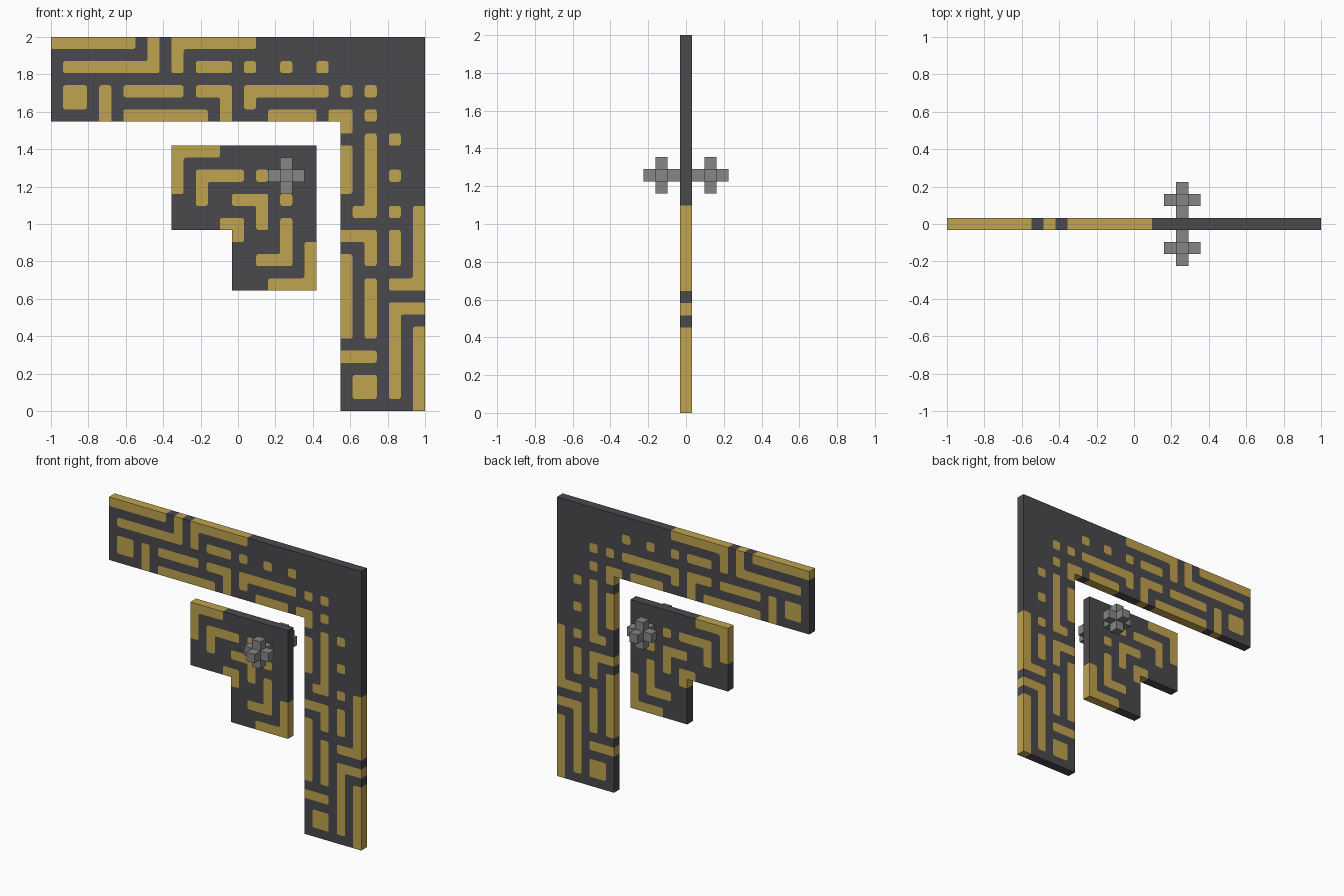
import bpy
import bmesh
import math
from mathutils import Vector

if "Cube" in bpy.data.objects:
    bpy.data.objects.remove(bpy.data.objects["Cube"], do_unlink=True)

N = 31                 # cells along the longest side
S = 2 / N              # cell size
HALF = S / 2           # half the plate thickness
RADIUS = 0.2 * S       # rounding of the inlay corners
SIGNS = [(-1, -1), (1, -1), (1, 1), (-1, 1)]
SIDES = [(0, 1), (1, 0), (0, -1), (-1, 0)]   # column, row steps: down, right, up, left


def material(name, color):
    m = bpy.data.materials.new(name)
    m.use_nodes = True
    m.diffuse_color = (*color, 1)
    m.node_tree.nodes["Principled BSDF"].inputs["Base Color"].default_value = (*color, 1)
    return m


dark = material("dark_grey", (0.068, 0.067, 0.076))
gold = material("gold", (0.53, 0.37, 0.08))
grey = material("mid_grey", (0.24, 0.24, 0.24))

# Inlay pattern of the top arm; the upright arm repeats it across the diagonal
ARM = [
    "#######.#.#######",
    "........#.#",
    ".########.#.###.#..#..#",
    "",
    ".##.#.#####.###.#######.#.#",
    ".##.#.........#.#",
    "....#.#######.#...####.##.#",
]
ARM = [row.ljust(N, ".") for row in ARM]

# Inlay pattern of the small inner plate; blanks are the cut-out corner
INNER = [
    "####........",
    "#...........",
    "#.####.#....",
    "#.#.........",
    "..#..###.#..",
    ".......#....",
    "....##.#.#..",
    "     #...#..",
    "     ....#.#",
    "     ..###.#",
    "     ......#",
    "     ...####",
]


def frame_cells():
    cells = {}
    for r, row in enumerate(ARM):
        for c, ch in enumerate(row):
            cells[c, r] = ch == "#"
            cells[N - 1 - r, N - 1 - c] = ch == "#"
    return cells


def inner_cells(col, top):
    return {(col + c, top + r): ch == "#"
            for r, row in enumerate(INNER) for c, ch in enumerate(row) if ch != " "}


def is_rounded(cells, c, r, sx, sz):
    """True where the colour of a cell turns a corner inside the plate."""
    mine = cells[c, r]
    near = [cells.get((c + sx, r)), cells.get((c, r - sz))]
    if None in near or mine in near:
        return False
    return mine or cells.get((c + sx, r - sz)) is True


def build_plate(name, cells):
    bm = bmesh.new()

    def face(points, mat):
        bm.faces.new([bm.verts.new(p) for p in points]).material_index = int(mat)

    def both_sides(outline, mat):
        face([(x, -HALF, z) for x, z in outline], mat)
        face([(x, HALF, z) for x, z in reversed(outline)], mat)

    for (c, r), is_gold in cells.items():
        cx, cz = -1 + (c + 0.5) * S, 2 - (r + 0.5) * S
        corners = [(cx + sx * S / 2, cz + sz * S / 2) for sx, sz in SIGNS]
        outline = []
        for i, (sx, sz) in enumerate(SIGNS):
            x, z = corners[i]
            if is_rounded(cells, c, r, sx, sz):
                arc = []
                for k in range(4):
                    a = math.pi / 2 * (i + 2 + k / 3)
                    arc.append((x + RADIUS * (math.cos(a) - sx),
                                z + RADIUS * (math.sin(a) - sz)))
                outline += arc
                both_sides([(x, z)] + arc[::-1], not is_gold)
            else:
                outline.append((x, z))
        both_sides(outline, is_gold)
        # Rim where the plate ends
        for i, (dc, dr) in enumerate(SIDES):
            if (c + dc, r + dr) not in cells:
                (x0, z0), (x1, z1) = corners[i], corners[(i + 1) % 4]
                face([(x0, -HALF, z0), (x0, HALF, z0),
                      (x1, HALF, z1), (x1, -HALF, z1)], is_gold)
    bmesh.ops.remove_doubles(bm, verts=bm.verts, dist=0.0005)
    return add_object(name, bm, [dark, gold])


def add_object(name, bm, mats):
    mesh = bpy.data.meshes.new(name)
    bm.to_mesh(mesh)
    bm.free()
    for m in mats:
        mesh.materials.append(m)
    obj = bpy.data.objects.new(name, mesh)
    bpy.context.collection.objects.link(obj)
    return obj


def build_knob(name, y):
    """Cube with one more cube grown from each of its six faces."""
    bm = bmesh.new()
    bmesh.ops.create_cube(bm, size=S)
    grown = bmesh.ops.extrude_discrete_faces(bm, faces=bm.faces[:])["faces"]
    for f in grown:
        step = Vector(f.normal) if f.normal.length else f.calc_center_median().normalized()
        bmesh.ops.translate(bm, verts=f.verts[:], vec=step * S)
    bmesh.ops.recalc_face_normals(bm, faces=bm.faces[:])
    add_object(name, bm, [grey]).location = (4 * S, y, 2 - 11.5 * S)


build_plate("corner_frame", frame_cells())
build_plate("inner_plate", inner_cells(10, 9))
build_knob("front_knob", -2 * S)
build_knob("back_knob", 2 * S)
